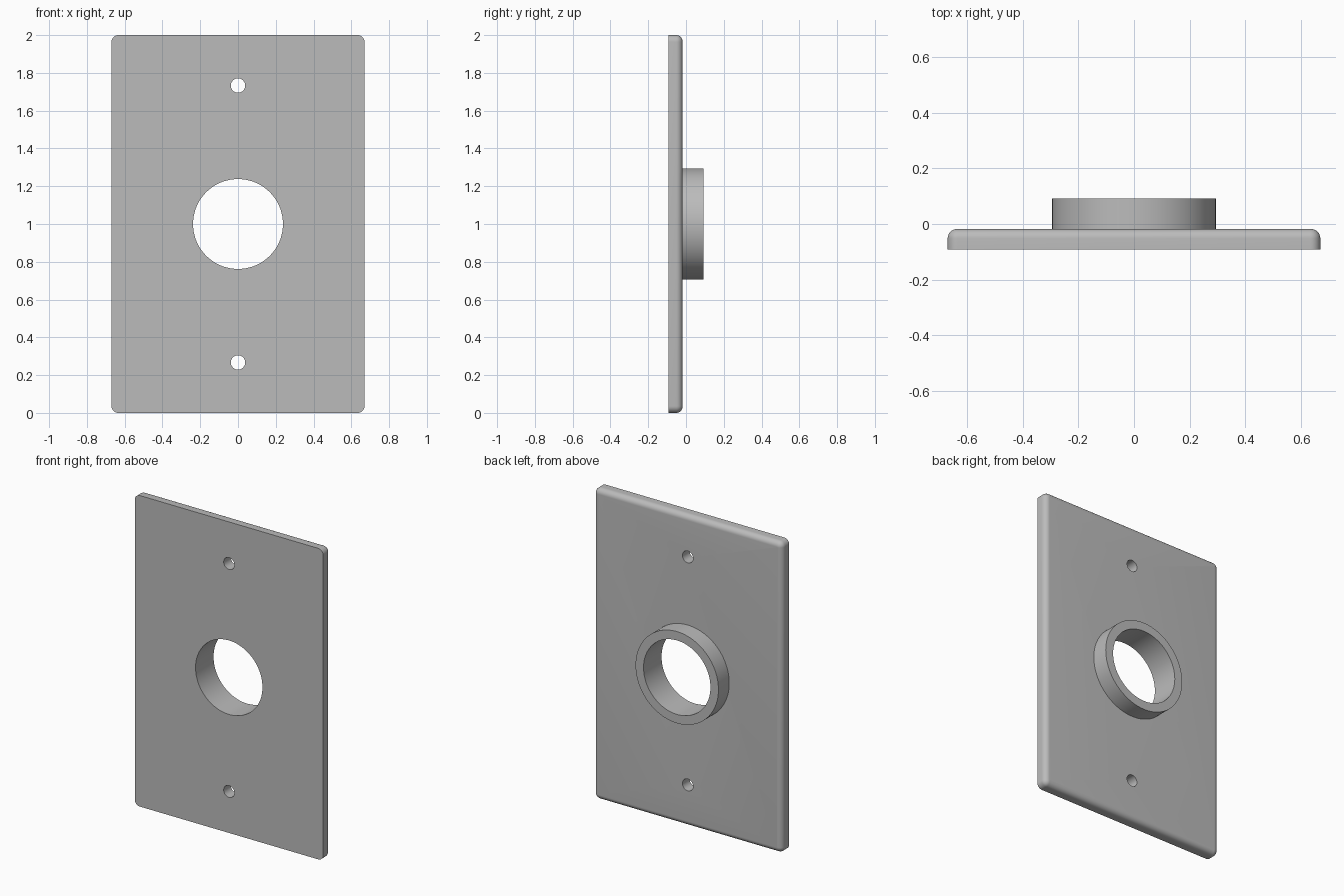
import bpy
import bmesh
import math
from mathutils import Matrix, Vector

cube = bpy.data.objects.get("Cube")
if cube:
    bpy.data.objects.remove(cube, do_unlink=True)

HALF_W, HEIGHT = 0.67, 2.0
FRONT, BACK, RIM = -0.0915, -0.018, 0.0915
BORE, COLLAR, SCREW = 0.238, 0.295, 0.038
MID = HEIGHT / 2
SIDES = 96

grey = bpy.data.materials.new("plain grey")
grey.use_nodes = True
colour = (0.5, 0.5, 0.5, 1)
grey.diffuse_color = colour
grey.node_tree.nodes["Principled BSDF"].inputs["Base Color"].default_value = colour


def make_object(name, bm):
    bmesh.ops.recalc_face_normals(bm, faces=bm.faces)
    mesh = bpy.data.meshes.new(name)
    bm.to_mesh(mesh)
    bm.free()
    mesh.materials.append(grey)
    obj = bpy.data.objects.new(name, mesh)
    bpy.context.collection.objects.link(obj)
    return obj


def smooth(obj):
    bpy.ops.object.select_all(action='DESELECT')
    obj.select_set(True)
    bpy.context.view_layer.objects.active = obj
    bpy.ops.object.shade_smooth_by_angle(angle=math.radians(30))


# Plate: rounded corners, then a rounded edge around the back
bm = bmesh.new()
bmesh.ops.create_cube(bm, size=1)
bmesh.ops.scale(bm, verts=bm.verts, vec=(2 * HALF_W, BACK - FRONT, HEIGHT))
bmesh.ops.translate(bm, verts=bm.verts, vec=(0, (FRONT + BACK) / 2, MID))
corners = [e for e in bm.edges if abs(e.verts[0].co.y - e.verts[1].co.y) > 0.01]
bmesh.ops.bevel(bm, geom=corners, offset=0.036, segments=8, profile=0.5, affect='EDGES')
rim = [e for e in bm.edges if all(abs(v.co.y - BACK) < 1e-4 for v in e.verts)]
bmesh.ops.bevel(bm, geom=rim, offset=0.034, segments=8, profile=0.5, affect='EDGES')
plate = make_object("wall_plate", bm)

# Central opening and two screw holes
bm = bmesh.new()
for z, radius in ((MID, BORE), (MID + 0.733, SCREW), (MID - 0.733, SCREW)):
    bmesh.ops.create_cone(
        bm, cap_ends=True, segments=SIDES, radius1=radius, radius2=radius, depth=1,
        matrix=Matrix.Translation((0, 0, z)) @ Matrix.Rotation(math.pi / 2, 4, 'X'))
cutter = make_object("hole_cutter", bm)
cutter.hide_render = True
cut = plate.modifiers.new("holes", 'BOOLEAN')
cut.operation = 'DIFFERENCE'
cut.solver = 'EXACT'
cut.object = cutter
bpy.context.view_layer.objects.active = plate
bpy.ops.object.modifier_apply(modifier=cut.name)
bpy.data.objects.remove(cutter, do_unlink=True)
smooth(plate)

# Collar: a tube standing out from the back, in line with the opening
bm = bmesh.new()
profile = [(BORE, BACK), (BORE, RIM), (COLLAR, RIM), (COLLAR, BACK)]
verts = [bm.verts.new((r, y, MID)) for r, y in profile]
edges = [bm.edges.new(pair) for pair in zip(verts, verts[1:])]
bmesh.ops.spin(bm, geom=verts + edges, cent=Vector((0, 0, MID)), axis=(0, 1, 0),
               angle=math.tau, steps=SIDES, use_merge=True)
bmesh.ops.remove_doubles(bm, verts=bm.verts, dist=1e-5)
# The tube is open where it meets the plate, so orient it from its rim
collar = make_object("collar", bm)
if any(p.normal.y < -0.9 for p in collar.data.polygons):
    collar.data.flip_normals()
smooth(collar)
